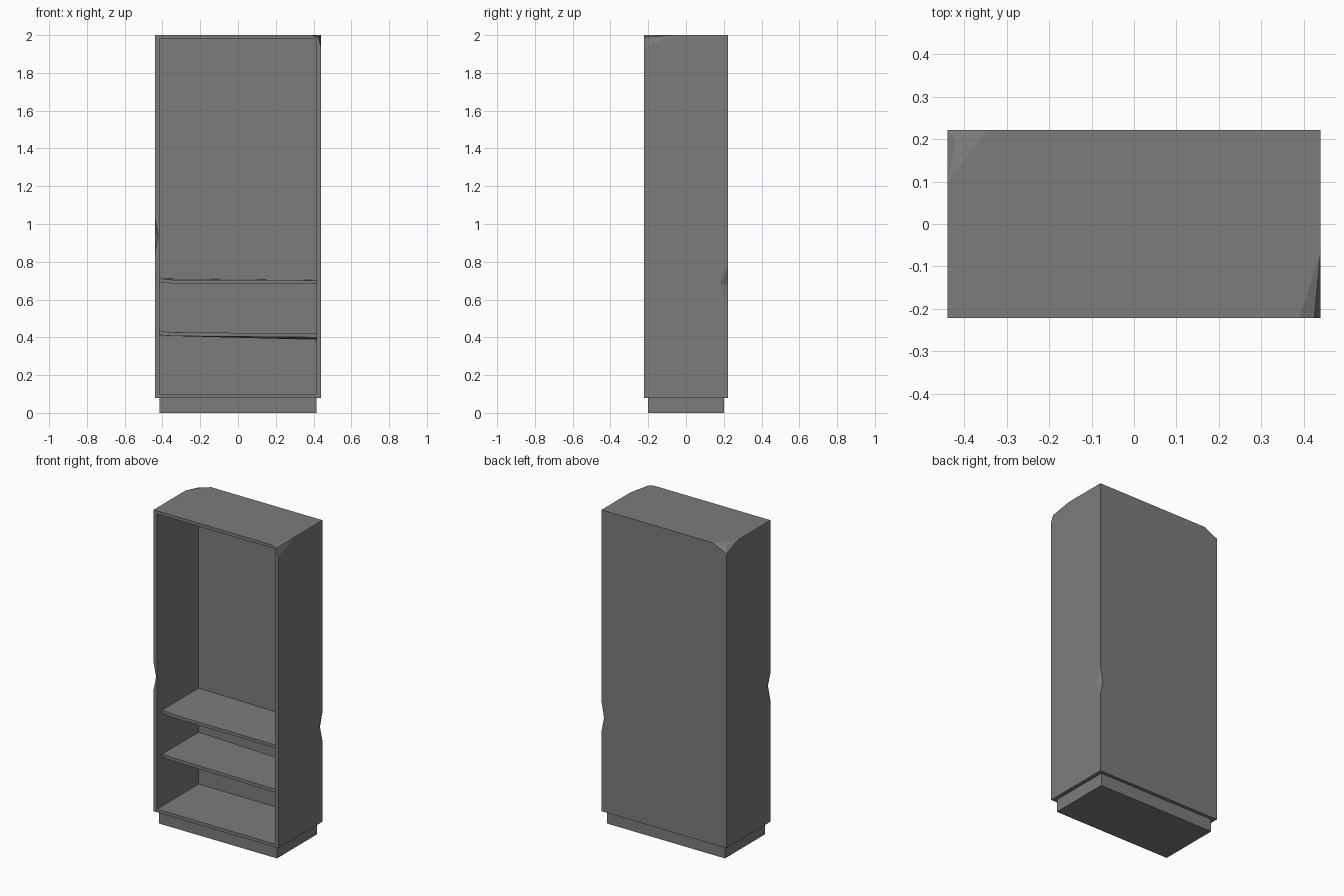
import bpy, bmesh
from mathutils import Vector

if "Cube" in bpy.data.objects:
    bpy.data.objects.remove(bpy.data.objects["Cube"])

grey = bpy.data.materials.new("worn grey")
grey.diffuse_color = (0.2, 0.2, 0.2, 1)
grey.use_nodes = True
grey.node_tree.nodes["Principled BSDF"].inputs["Base Color"].default_value = grey.diffuse_color


def make(name, bm):
    bmesh.ops.recalc_face_normals(bm, faces=bm.faces)
    me = bpy.data.meshes.new(name)
    bm.to_mesh(me)
    bm.free()
    me.materials.append(grey)
    ob = bpy.data.objects.new(name, me)
    bpy.context.collection.objects.link(ob)
    return ob


def hull(name, pts):
    bm = bmesh.new()
    for p in pts:
        bm.verts.new(p)
    bmesh.ops.convex_hull(bm, input=bm.verts)
    return make(name, bm)


def box_bm(lo, hi):
    bm = bmesh.new()
    bmesh.ops.create_cube(bm, size=1)
    for v in bm.verts:
        v.co = [(a + b) / 2 + c * (b - a) for a, b, c in zip(lo, hi, v.co)]
    return bm


def slice_off(bm, a, b, c):
    # cut away the corner beyond the plane through three points
    a, b, c = Vector(a), Vector(b), Vector(c)
    n = (b - a).cross(c - a).normalized()
    if n.dot(Vector((0, 0, 1)) - a) > 0:
        n = -n
    bmesh.ops.bisect_plane(bm, geom=bm.verts[:] + bm.edges[:] + bm.faces[:],
                           plane_co=a, plane_no=n, clear_outer=True, dist=1e-5)
    edges = [e for e in bm.edges if e.is_boundary]
    if edges:
        bmesh.ops.contextual_create(bm, geom=edges)


def subtract(ob, cutter):
    m = ob.modifiers.new("cut", 'BOOLEAN')
    m.operation, m.solver, m.object = 'DIFFERENCE', 'EXACT', cutter
    bpy.context.view_layer.objects.active = ob
    bpy.ops.object.modifier_apply(modifier=m.name)
    bpy.data.objects.remove(cutter)


W, D = 0.44, 0.222

# case with two broken top corners
bm = box_bm((-W, -D, 0.08), (W, D, 2))
A, B, C, E = (0.39, -D, 2), (W, -0.065, 2), (0.425, -D, 1.988), (W, -D, 1.935)
slice_off(bm, A, B, C)
slice_off(bm, B, C, E)
A, B, C, E = (-0.345, D, 2), (-W, 0.10, 2), (-0.42, 0.193, 1.988), (-W, D, 1.955)
for tri in ((A, B, C), (A, C, E), (B, C, E)):
    slice_off(bm, *tri)
case = make("case", bm)

# open front
subtract(case, make("cavity", box_bm((-0.415, -0.3, 0.10), (0.415, 0.197, 1.98))))

# edge notches: front left and back right
for sx, sy, zb, zm, zt in ((-1, -1, 0.85, 0.94, 1.03), (1, 1, 0.59, 0.68, 0.78)):
    subtract(case, hull("notch", [
        (sx * W, sy * D, zb), (sx * W, sy * D, zt), (sx * W, sy * 0.18, zm),
        (sx * 0.422, sy * D, zm), (sx * 0.5, sy * 0.28, zm)]))

# plinth
make("plinth", box_bm((-0.415, -0.2, 0), (0.415, 0.2, 0.08)))


# sagging shelves, front left corner lifted: tops at front left, kink, front right, back right, back left
def shelf(name, tops):
    xy = [(-0.417, -0.17), (-0.34, -0.17), (0.417, -0.17), (0.417, 0.199), (-0.417, 0.199)]
    bm = bmesh.new()
    top = [bm.verts.new((x, y, z)) for (x, y), z in zip(xy, tops)]
    low = [bm.verts.new((x, y, z - 0.02)) for (x, y), z in zip(xy, tops)]
    for ring in (top, low):
        bm.faces.new((ring[0], ring[1], ring[4]))
        bm.faces.new((ring[1], ring[2], ring[3], ring[4]))
    for i in range(5):
        j = (i + 1) % 5
        bm.faces.new((top[i], top[j], low[j], low[i]))
    make(name, bm)


shelf("upper_shelf", (0.712, 0.704, 0.702, 0.702, 0.711))
shelf("lower_shelf", (0.432, 0.427, 0.42, 0.407, 0.43))
